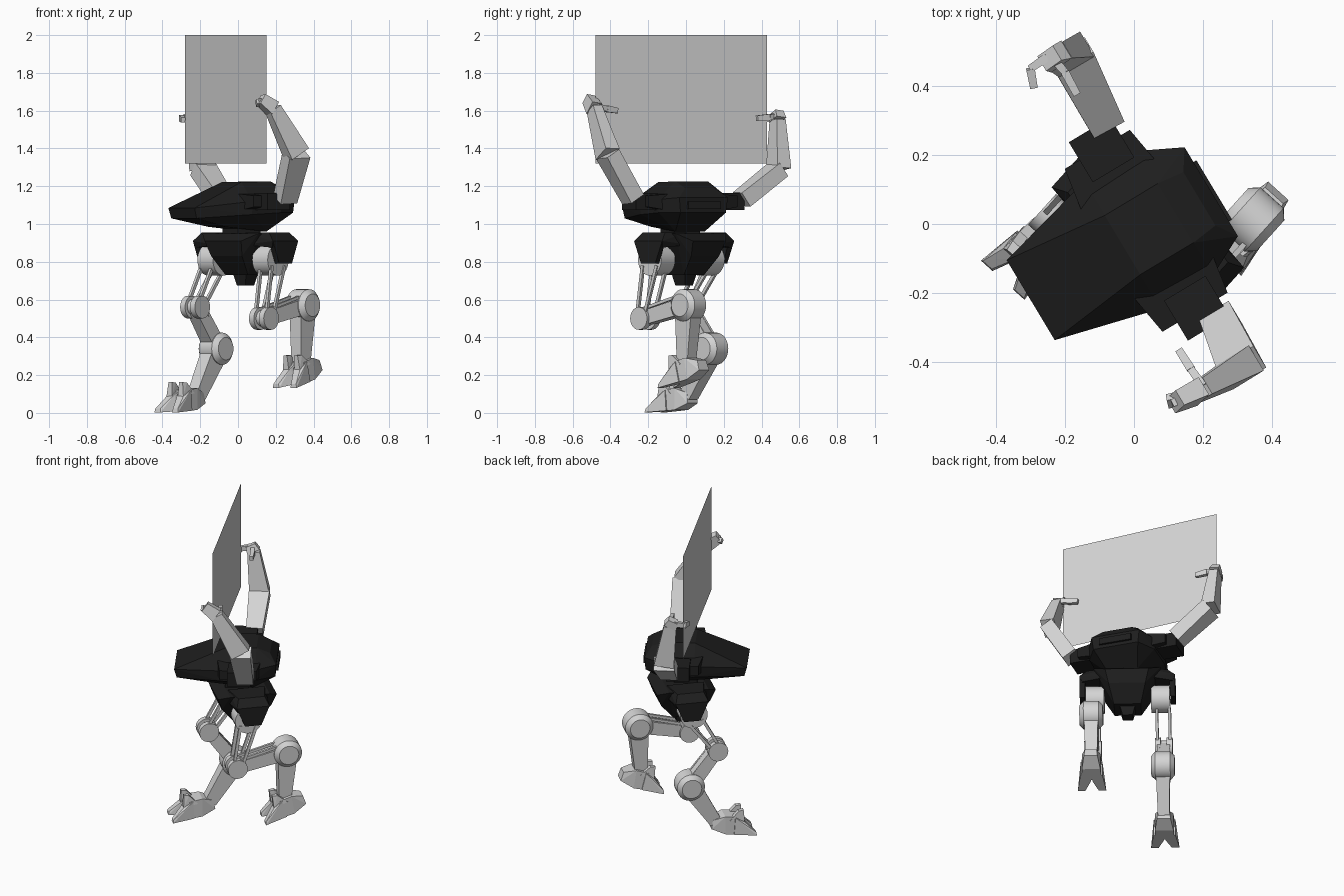
import bpy, bmesh, math
from mathutils import Matrix, Vector

if "Cube" in bpy.data.objects:
    bpy.data.objects.remove(bpy.data.objects["Cube"])


def material(name, c):
    m = bpy.data.materials.new(name)
    m.diffuse_color = (c, c, c, 1)
    m.use_nodes = True
    m.node_tree.nodes["Principled BSDF"].inputs["Base Color"].default_value = m.diffuse_color
    return m


GREY = material("light grey", 0.66)
BLACK = material("charcoal black", 0.013)


def frame(x, y, z, yaw):
    return Matrix.Translation((x, y, z)) @ Matrix.Rotation(math.radians(yaw), 4, 'Z')


# Local frames: x is forward, y is the machine's left, z is up
HIPS = frame(0.04, -0.01, 0, -132)
TORSO = frame(0.018, -0.03, 0, -149)


def finish(name, bm, mat, mx, smooth=False):
    bm.transform(mx)
    bmesh.ops.recalc_face_normals(bm, faces=bm.faces)
    me = bpy.data.meshes.new(name)
    bm.to_mesh(me)
    bm.free()
    me.materials.append(mat)
    ob = bpy.data.objects.new(name, me)
    bpy.context.collection.objects.link(ob)
    if smooth:
        bpy.ops.object.select_all(action='DESELECT')
        ob.select_set(True)
        bpy.context.view_layer.objects.active = ob
        bpy.ops.object.shade_smooth_by_angle(angle=math.radians(30))
    return ob


def hull(name, pts, mat, mx=Matrix()):
    """Faceted convex block around a few points."""
    bm = bmesh.new()
    for p in pts:
        bm.verts.new(p)
    r = bmesh.ops.convex_hull(bm, input=bm.verts)
    loose = [v for v in bm.verts if not v.link_faces]
    bmesh.ops.delete(bm, geom=loose, context='VERTS')
    bmesh.ops.dissolve_limit(bm, angle_limit=0.02, verts=bm.verts, edges=bm.edges)
    return finish(name, bm, mat, mx)


def sym(rows):
    """Mirror (forward, half width, height) rows across the middle."""
    return [(f, s * w, z) for f, w, z in rows for s in (-1, 1)]


def box(name, f, l, z, mat, mx):
    return hull(name, [(a, b, c) for a in f for b in l for c in z], mat, mx)


def drum(name, f, l, z, r, width, mat, mx, chamfer=0.0):
    """Cylinder with a sideways axis, optionally chamfered at the rims."""
    bm = bmesh.new()
    bmesh.ops.create_cone(bm, cap_ends=True, segments=28, radius1=r, radius2=r, depth=width)
    if chamfer:
        rim = [e for e in bm.edges if abs(e.verts[0].co.z - e.verts[1].co.z) < 1e-5]
        bmesh.ops.bevel(bm, geom=rim, offset=chamfer, segments=1, affect='EDGES')
    m = mx @ Matrix.Translation((f, l, z)) @ Matrix.Rotation(math.pi / 2, 4, 'X')
    return finish(name, bm, mat, m, True)


def beam(name, a, b, sa, sb, mat, mx=Matrix(), side=(0, 1, 0)):
    """Tapered bar from a to b; sa and sb are (along side, across side) sizes."""
    a, b, side = Vector(a), Vector(b), Vector(side)
    d = (b - a).normalized()
    u = (side - d * side.dot(d)).normalized()
    v = d.cross(u)
    pts = [p + u * (i * s[0] / 2) + v * (j * s[1] / 2)
           for p, s in ((a, sa), (b, sb)) for i in (-1, 1) for j in (-1, 1)]
    return hull(name, pts, mat, mx)


# Torso shell
hull("torso", sym([(.37, .135, 1.085), (.355, .13, 1.03), (.06, .215, 1.12), (.06, .21, 1.05),
                   (-.12, .21, 1.13), (-.12, .205, 1.06), (-.24, .15, 1.14), (-.235, .14, 1.06),
                   (.06, .10, 1.222), (-.12, .10, 1.225), (-.2, .09, 1.19),
                   (.15, .09, .985), (-.1, .09, .96)]), BLACK, TORSO)
box("back_vent", (-.25, -.23), (-.1, .1), (1.08, 1.12), BLACK, TORSO)
box("waist", (-.07, .07), (-.08, .08), (.92, .99), BLACK, TORSO)

# Shoulders
for s, n in ((1, "left"), (-1, "right")):
    hull(n + "_shoulder_block", [(f, s * l, z) for f, l, z in (
        (-.15, .15, 1.07), (-.15, .15, 1.16), (.11, .15, 1.07), (.11, .15, 1.16),
        (-.13, .275, 1.09), (-.13, .275, 1.15), (.09, .275, 1.09), (.09, .275, 1.15))], BLACK, TORSO)
    box(n + "_shoulder_mount", (-.1, .04), (s * .2, s * .335), (1.075, 1.165), BLACK, TORSO)

# Arms: shoulder, elbow, wrist, palm end, then the two digits as paths
arms = {
    "left": ((.25, -.28, 1.13), (.31, -.415, 1.37), (.185, -.485, 1.61), (.12, -.515, 1.66),
             [[(.2, -.47, 1.62), (.165, -.42, 1.61), (.13, -.365, 1.60)],
              [(.15, -.50, 1.645), (.11, -.52, 1.65), (.105, -.50, 1.63)]]),
    "right": ((-.085, .295, 1.13), (-.185, .49, 1.29), (-.225, .485, 1.55), (-.245, .48, 1.59),
              [[(-.25, .485, 1.57), (-.30, .45, 1.56), (-.29, .395, 1.55)],
               [(-.235, .48, 1.57), (-.20, .44, 1.565), (-.165, .375, 1.56)]]),
}
for n, (sh, el, wr, pa, digits) in arms.items():
    side = TORSO.to_3x3() @ Vector((1, 0, 0))
    beam(n + "_upper_arm", sh, el, (.10, .09), (.125, .085), GREY, side=side)
    beam(n + "_forearm", el, wr, (.12, .085), (.075, .055), GREY, side=side)
    beam(n + "_palm", wr, pa, (.08, .06), (.06, .05), GREY, side=side)
    for k, path in enumerate(digits):
        for j in range(len(path) - 1):
            beam(f"{n}_finger_{k}_{j}", path[j], path[j + 1], (.035, .025), (.028, .022), GREY, side=(0, 0, 1))

# Carried sheet
bm = bmesh.new()
bm.faces.new([bm.verts.new(p) for p in ((-.28, .43, 1.32), (.15, -.48, 1.32), (.15, -.48, 2), (-.28, .43, 2))])
finish("sheet", bm, GREY, Matrix())

# Pelvis
hull("pelvis", sym([(.12, .2, .95), (-.12, .2, .95), (.18, .13, .91), (-.18, .13, .91),
                    (.15, .11, .83), (-.15, .11, .83), (.07, .08, .73), (-.07, .08, .73)]), BLACK, HIPS)
hull("pelvis_tip", sym([(.05, .05, .75), (-.05, .05, .75), (.035, .03, .675), (-.035, .03, .675)]), BLACK, HIPS)

# Legs: knee, rear joint, ankle, foot centre and foot pitch in the hip frame
legs = {
    "left": (1, (.088, .5), (-.22, .57), (-.205, .27), (-.208, .165), 14),
    "right": (-1, (.166, .56), (.0, .34), (.155, .09), (.26, .012), 4),
}
for n, (s, kn, ho, an, foot, pitch) in legs.items():
    L = s * .21
    # Hip pad, hanging guard and hip drum
    hull(n + "_hip_pad", [(f, s * l, z) for a in (-1, 1) for f, l, z in (
        (a * .11, .1, .955), (a * .08, .24, .955), (a * .125, .1, .89),
        (a * .10, .285, .91), (a * .09, .27, .875))], BLACK, HIPS)
    hull(n + "_hip_guard", [(f, s * l, z) for a in (-1, 1) for f, l, z in (
        (a * .10, .285, .91), (a * .09, .25, .9), (a * .05, .285, .79), (a * .05, .255, .79))], BLACK, HIPS)
    drum(n + "_hip_drum", .02, s * .195, .81, .083, .11, GREY, HIPS)

    # Thigh rods
    for i in (-1, 1):
        for j in (-1, 1):
            beam(f"{n}_thigh_rod_{i}_{j}", (.02 + i * .05, L + j * .038, .78),
                 (kn[0] + i * .025, L + j * .038, kn[1]), (.016, .018), (.016, .018), GREY, HIPS)
    for j in (-1, 1):
        drum(f"{n}_knee_drum_{j}", kn[0], L + j * .035, kn[1], .06, .035, GREY, HIPS)
    drum(n + "_knee_axle", kn[0], L, kn[1], .042, .07, GREY, HIPS)

    # Rear link with its paired upper rods
    beam(n + "_rear_link", (kn[0], L, kn[1]), (ho[0], L, ho[1]), (.07, .075), (.085, .085), GREY, HIPS)
    for j in (-1, 1):
        beam(f"{n}_link_rod_{j}", (kn[0], L + j * .03, kn[1] + .048), (ho[0], L + j * .03, ho[1] + .06),
             (.016, .016), (.016, .016), GREY, HIPS)
    drum(n + "_hock_drum", ho[0], L, ho[1], .085, .14, GREY, HIPS, .025)

    # Shin
    beam(n + "_shin", (ho[0], L, ho[1]), (an[0], L, an[1]), (.085, .12), (.07, .075), GREY, HIPS)

    # Foot with heel, split toes and ankle prongs
    fm = HIPS @ Matrix.Translation((foot[0], L, foot[1])) @ Matrix.Rotation(math.radians(pitch), 4, 'Y')
    hull(n + "_heel", sym([(-.135, .04, .03), (-.13, .035, .085), (-.06, .055, .115), (-.05, .055, 0),
                           (.02, .06, .11), (.045, .06, 0)]), GREY, fm)
    for j in (-1, 1):
        hull(f"{n}_toe_{j}", [(f, j * l, z) for f, l, z in (
            (.0, .0, 0), (.0, .065, 0), (.0, .0, .11), (.0, .065, .11), (.055, .005, 0), (.05, .01, .09),
            (.06, .06, .08), (.135, .04, 0), (.135, .085, 0), (.13, .045, .02), (.13, .08, .02))], GREY, fm)
        hull(f"{n}_ankle_prong_{j}", [(f, j * l, z) for f, l, z in (
            (-.03, .03, .09), (-.03, .06, .09), (.06, .02, .08), (.06, .06, .08),
            (.02, .025, .15), (.02, .055, .15), (.05, .025, .155), (.05, .05, .155))], GREY, fm)
